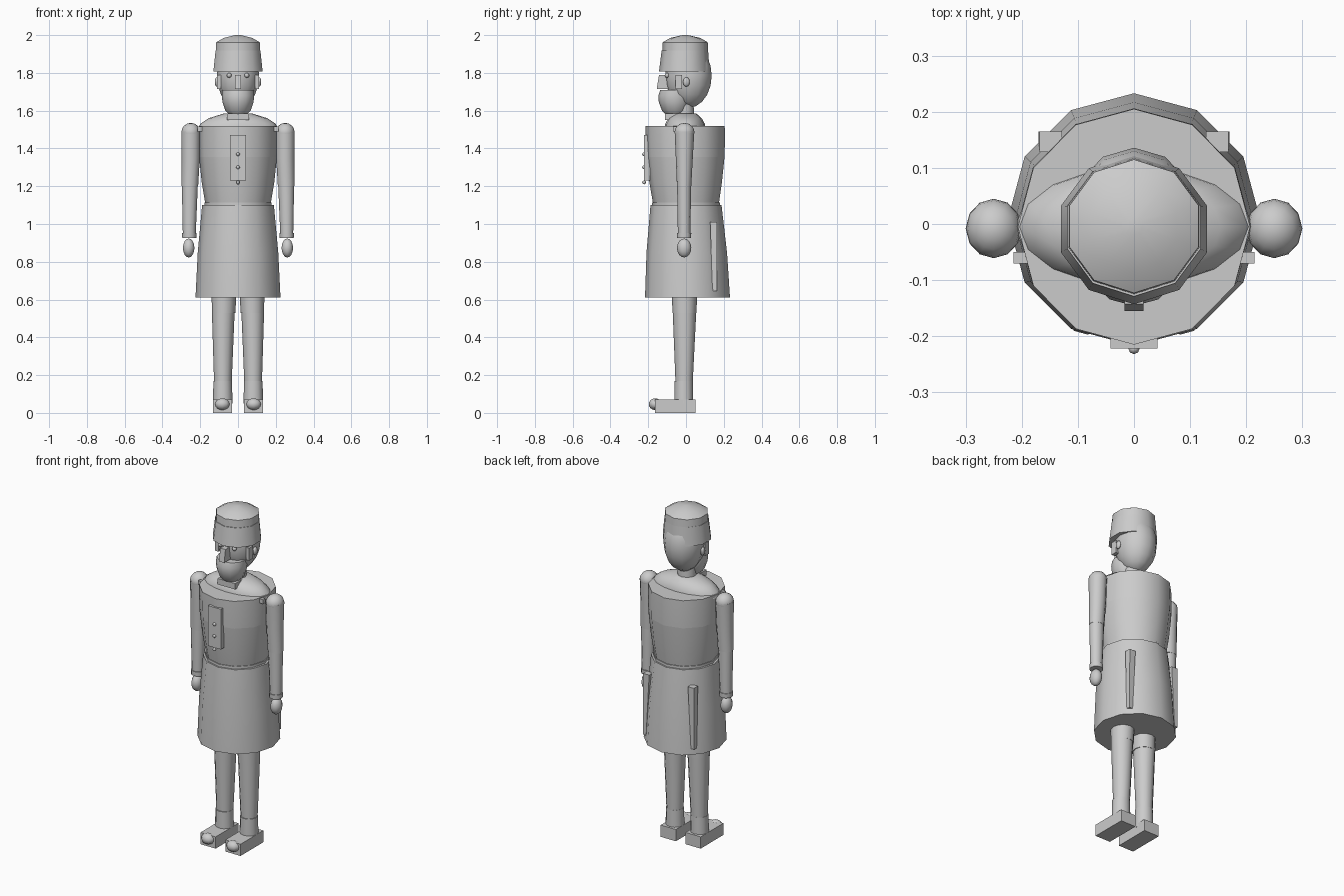
import bpy, bmesh, math

if "Cube" in bpy.data.objects:
    bpy.data.objects.remove(bpy.data.objects["Cube"])


def finish(bm, name, angle=40):
    bmesh.ops.recalc_face_normals(bm, faces=bm.faces)
    me = bpy.data.meshes.new(name)
    bm.to_mesh(me)
    bm.free()
    ob = bpy.data.objects.new(name, me)
    bpy.context.collection.objects.link(ob)
    bpy.ops.object.select_all(action='DESELECT')
    ob.select_set(True)
    bpy.context.view_layer.objects.active = ob
    bpy.ops.object.shade_smooth_by_angle(angle=math.radians(angle))
    return ob


def loft(name, rings, n=12):
    """Stack of elliptical rings (cx, cy, z, rx, ry), capped at both ends."""
    bm = bmesh.new()
    loops = []
    for cx, cy, z, rx, ry in rings:
        loops.append([bm.verts.new((cx + rx * math.cos(a), cy + ry * math.sin(a), z))
                      for a in [math.pi / 2 + 2 * math.pi * i / n for i in range(n)]])
    for lo, hi in zip(loops, loops[1:]):
        for i in range(n):
            j = (i + 1) % n
            bm.faces.new((lo[i], lo[j], hi[j], hi[i]))
    bm.faces.new(loops[0][::-1])
    bm.faces.new(loops[-1])
    return finish(bm, name)


def ball(name, c, r, seg=12, rows=8):
    bm = bmesh.new()
    bmesh.ops.create_uvsphere(bm, u_segments=seg, v_segments=rows, radius=1)
    for v in bm.verts:
        v.co = [c[k] + v.co[k] * r[k] for k in range(3)]
    return finish(bm, name, 60)


def wedge(name, bottom, top):
    """Box between two rectangles (x0, x1, y0, y1, z)."""
    bm = bmesh.new()
    q = [[bm.verts.new((x, y, z)) for x, y in ((x0, y0), (x1, y0), (x1, y1), (x0, y1))]
         for x0, x1, y0, y1, z in (bottom, top)]
    bm.faces.new(q[0][::-1])
    bm.faces.new(q[1])
    for i in range(4):
        j = (i + 1) % 4
        bm.faces.new((q[0][i], q[0][j], q[1][j], q[1][i]))
    return finish(bm, name, 30)


def box(name, x0, x1, y0, y1, z0, z1):
    return wedge(name, (x0, x1, y0, y1, z0), (x0, x1, y0, y1, z1))


def mirrored(ob):
    m = ob.modifiers.new("mirror", 'MIRROR')
    m.use_axis = (True, False, False)
    m.use_mirror_merge = False


# coat: skirt, belt, waist, chest, shoulders
loft("coat_skirt", [(0, .008, .61, .225, .225), (0, .004, .85, .213, .213), (0, 0, 1.1, .19, .188)])
loft("belt", [(0, 0, 1.085, .178, .18), (0, 0, 1.115, .178, .18)])
loft("waist", [(0, 0, 1.1, .172, .173), (0, -.002, 1.22, .192, .192), (0, -.003, 1.355, .206, .207)])
loft("chest", [(0, -.003, 1.355, .206, .207), (0, -.004, 1.44, .208, .21), (0, -.005, 1.52, .207, .21)])
loft("shoulder_yoke", [(0, -.005, 1.5, .212, .108), (0, -.005, 1.53, .2, .105),
                       (0, -.005, 1.56, .155, .088), (0, -.005, 1.585, .075, .06)], 16)

# front placket and buttons
box("placket", -.042, .042, -.222, -.19, 1.23, 1.47)
for z in (1.22, 1.30, 1.37):
    ball("button", (0, -.222, z), (.01, .01, .01), 8, 6)

# coat tail strips
mirrored(wedge("tail_strip", (.148, .17, .14, .165, .645), (.128, .168, .128, .165, 1.01)))

# neck, collar and head
loft("neck", [(0, -.01, 1.53, .055, .055), (0, -.01, 1.64, .052, .05)])
box("collar_tab", -.058, .058, -.11, -.04, 1.55, 1.585)
ball("head", (0, .013, 1.785), (.112, .123, .17), 12, 10)
loft("beard", [(0, -.058, 1.575, .04, .045), (0, -.059, 1.60, .067, .068), (0, -.06, 1.645, .082, .084),
               (0, -.06, 1.68, .086, .086), (0, -.06, 1.71, .083, .076)])
wedge("nose", (-.017, .017, -.155, -.08, 1.715), (-.017, .017, -.143, -.08, 1.79))
mirrored(ball("eye", (.047, -.1, 1.787), (.013, .013, .013), 8, 6))
mirrored(ball("ear", (.112, .002, 1.752), (.011, .018, .025), 8, 6))
mirrored(box("sideburn", .09, .112, -.055, -.02, 1.715, 1.79))

# cap: ten-sided band and crown
loft("cap_band", [(0, -.009, 1.808, .137, .134), (0, -.006, 1.918, .125, .123)], 10)
loft("cap_crown", [(0, -.004, 1.915, .123, .121), (0, -.004, 1.962, .121, .119),
                   (0, -.004, 1.985, .08, .08), (0, -.004, 2.0, .015, .015)], 10)

# arms
mirrored(ball("shoulder_ball", (.25, -.008, 1.485), (.05, .053, .05), 12, 8))
mirrored(loft("upper_arm", [(.255, -.01, 1.2, .044, .038), (.25, -.009, 1.35, .048, .045),
                            (.25, -.008, 1.49, .05, .052)]))
mirrored(loft("forearm", [(.258, -.01, .94, .034, .033), (.255, -.01, 1.2, .042, .037)]))
mirrored(loft("cuff", [(.258, -.01, .925, .037, .037), (.258, -.01, .952, .038, .038)]))
mirrored(ball("hand", (.261, -.01, .873), (.032, .038, .05), 10, 8))
mirrored(box("shoulder_strap", .185, .215, -.07, -.05, 1.49, 1.515))

# legs and boots
mirrored(loft("thigh", [(.076, -.008, .53, .062, .063), (.074, -.008, .64, .066, .068)]))
mirrored(loft("shin", [(.08, -.01, .17, .047, .046), (.078, -.008, .53, .06, .062)]))
mirrored(loft("boot_shaft", [(.081, -.012, .05, .052, .05), (.081, -.012, .17, .049, .049)]))
mirrored(box("boot_sole", .032, .132, -.165, .05, 0, .07))
mirrored(ball("boot_toe", (.083, -.163, .046), (.04, .034, .031), 10, 8))
